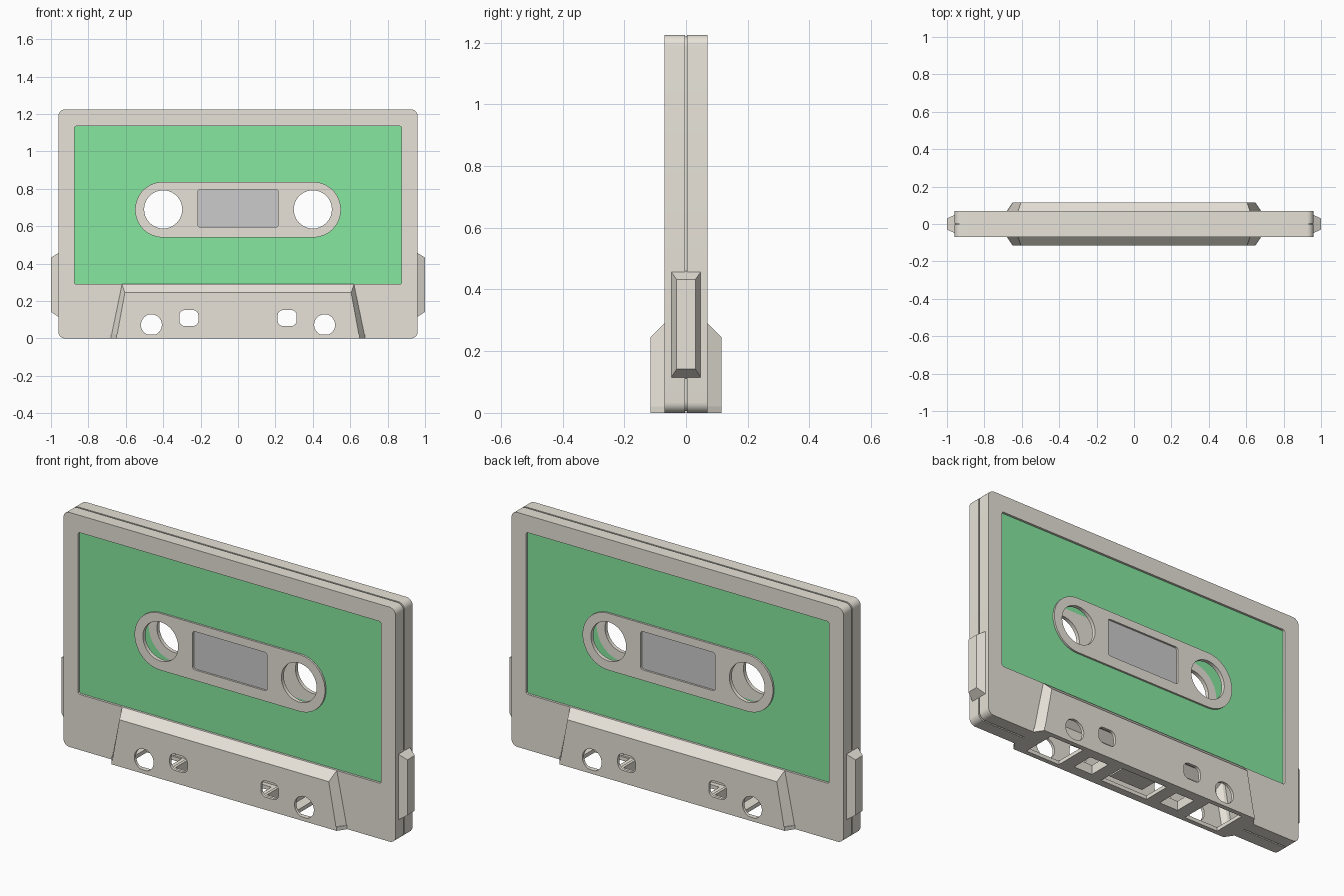
import bpy, bmesh, math
from mathutils import Matrix

if "Cube" in bpy.data.objects:
    bpy.data.objects.remove(bpy.data.objects["Cube"])


def material(name, rgb):
    m = bpy.data.materials.new(name)
    m.diffuse_color = (*rgb, 1)
    m.use_nodes = True
    m.node_tree.nodes["Principled BSDF"].inputs["Base Color"].default_value = m.diffuse_color
    return m


BEIGE = material("beige_plastic", (0.80, 0.765, 0.69))
GREEN = material("green_label", (0.24, 0.80, 0.35))
GREY = material("grey_window", (0.69, 0.69, 0.69))


def rounded(x0, z0, x1, z1, r, n=6):
    """Rounded rectangle, from the bottom right corner counter-clockwise."""
    pts = []
    for k, (cx, cz) in enumerate([(x1 - r, z0 + r), (x1 - r, z1 - r),
                                  (x0 + r, z1 - r), (x0 + r, z0 + r)]):
        for i in range(n + 1):
            a = math.radians(-90 + 90 * k + 90 * i / n)
            pts.append((cx + r * math.cos(a), cz + r * math.sin(a)))
    return pts


def circle(cx, cz, r, n=40):
    return [(cx + r * math.cos(2 * math.pi * i / n),
             cz + r * math.sin(2 * math.pi * i / n)) for i in range(n)]


def add(name, bm, mat, mirror=None):
    bmesh.ops.remove_doubles(bm, verts=bm.verts, dist=1e-5)
    bmesh.ops.recalc_face_normals(bm, faces=bm.faces)
    me = bpy.data.meshes.new(name)
    bm.to_mesh(me)
    bm.free()
    me.materials.clear()
    me.materials.append(mat)
    ob = bpy.data.objects.new(name, me)
    bpy.context.collection.objects.link(ob)
    if mirror:
        mod = ob.modifiers.new("mirror", 'MIRROR')
        mod.use_axis = [a in mirror for a in "XYZ"]
    return ob


def plate(name, outlines, lo, hi, mat=BEIGE, mirror="Y", flat=False):
    """Outline with holes, extruded lo..hi along y (or along z when flat)."""
    cu = bpy.data.curves.new(name, 'CURVE')
    cu.dimensions, cu.fill_mode = '2D', 'BOTH'
    cu.extrude = (hi - lo) / 2
    for pts in outlines:
        s = cu.splines.new('POLY')
        s.points.add(len(pts) - 1)
        for p, (a, b) in zip(s.points, pts):
            p.co = (a, b, 0, 1)
        s.use_cyclic_u = True
    tmp = bpy.data.objects.new("tmp", cu)
    bpy.context.collection.objects.link(tmp)
    dg = bpy.context.evaluated_depsgraph_get()
    me = bpy.data.meshes.new_from_object(tmp.evaluated_get(dg))
    bpy.data.objects.remove(tmp)
    bm = bmesh.new()
    bm.from_mesh(me)
    bpy.data.meshes.remove(me)
    mid = (lo + hi) / 2
    if flat:
        m = Matrix.Translation((0, 0, mid))
    else:
        m = Matrix.Translation((0, mid, 0)) @ Matrix.Rotation(math.pi / 2, 4, 'X')
    bmesh.ops.transform(bm, matrix=m, verts=bm.verts)
    return add(name, bm, mat, mirror)


def rect(x0, y0, x1, y1):
    return [(x0, y0), (x1, y0), (x1, y1), (x0, y1)]


# Edge wall of each half, open at the bottom middle, with a recessed seam
def edge_ring(inset):
    i = inset
    return ([(.68, i)] + rounded(-.96 + i, i, .96 - i, 1.225 - i, .035)
            + [(-.68, i), (-.68, .025)]
            + rounded(-.935, .025, .935, 1.2, .02)[::-1] + [(.68, .025)])


plate("edge_wall", [edge_ring(0)], -.07, -.004)
plate("seam", [edge_ring(.006)], -.01, 0)

# Face plates with label opening and a notch for the raised head area
face = rounded(-.96, 0, .96, 1.225, .035) + [(-.65, 0), (-.6, .27), (.6, .27), (.65, 0)]
label = rounded(-.875, .29, .875, 1.135, .01, 3)
plate("face_plate", [face, label], -.07, -.05)

# Label, hub surround and window
pill = rounded(-.55, .54, .55, .837, .148, 14)
window = rounded(-.215, .595, .215, .795, .012, 3)
hubs = [circle(s * .4, .69, .102) for s in (-1, 1)]
plate("label", [label, pill], -.058, -.05, GREEN)
plate("hub_surround", [pill, window] + hubs, -.068, -.048)
plate("window", [window], -.058, -.051, GREY)

# Raised head area: front face with guide holes
holes = []
for s in (-1, 1):
    holes.append(circle(s * .463, .073, .056, 32))
    holes.append(rounded(s * .263 - .051, .066, s * .263 + .051, .152, .03))
front = [(-.65, 0), (.65, 0), (.605, .245), (-.605, .245)]
base = [(-.68, 0), (.68, 0), (.62, .29), (-.62, .29)]
plate("head_face", [front] + holes, -.115, -.1)

# Sloping sides and top of the head area
bm = bmesh.new()
levels = [(front, -.115, 0), (base, -.07, 0), (base, -.055, .015), (front, -.1, .015)]
rings = [[bm.verts.new((x - math.copysign(d, x), y, z - (d if z else 0)))
          for x, z in pts] for pts, y, d in levels]
for a, b in zip(rings, rings[1:] + rings[:1]):
    for i in (1, 2, 3):
        j = (i + 1) % 4
        bm.faces.new((a[i], a[j], b[j], b[i]))
add("head_slopes", bm, BEIGE, "Y")

# Bottom plate with its openings
plan = [(.68, -.07), (.68, .07), (.65, .115), (-.65, .115),
        (-.68, .07), (-.68, -.07), (-.65, -.115), (.65, -.115)]
slots = [rect(-.14, -.075, .14, .075)]
for s in (-1, 1):
    slots += [rect(s * .49 - .1, -.09, s * .49 + .1, .09),
              rect(s * .265 - .055, -.06, s * .265 + .055, .06)]
plate("bottom_plate", [plan] + slots, 0, .02, mirror=None, flat=True)

# Rims around the small slots and the pad behind the middle slot
plate("slot_rim", [rect(.195, -.075, .335, .075), rect(.21, -.06, .32, .06)],
      .0, .05, mirror="X", flat=True)
plate("pressure_pad", [rect(-.1, -.06, .1, .06)], .03, .045, mirror=None, flat=True)

# Bevelled grip blocks on both sides
bm = bmesh.new()
lo, hi = [[bm.verts.new((x, y, z)) for y, z in rect(-w, z0, w, z1)]
          for x, w, z0, z1 in ((.955, .05, .112, .46), (1.0, .03, .143, .432))]
bm.faces.new(lo)
bm.faces.new(hi)
for i in range(4):
    j = (i + 1) % 4
    bm.faces.new((lo[i], lo[j], hi[j], hi[i]))
add("side_grip", bm, BEIGE, "X")

# Smooth the curved walls, keep the edges sharp
for ob in bpy.context.collection.objects:
    ob.select_set(True)
    bpy.context.view_layer.objects.active = ob
bpy.ops.object.shade_smooth_by_angle(angle=math.radians(30))
